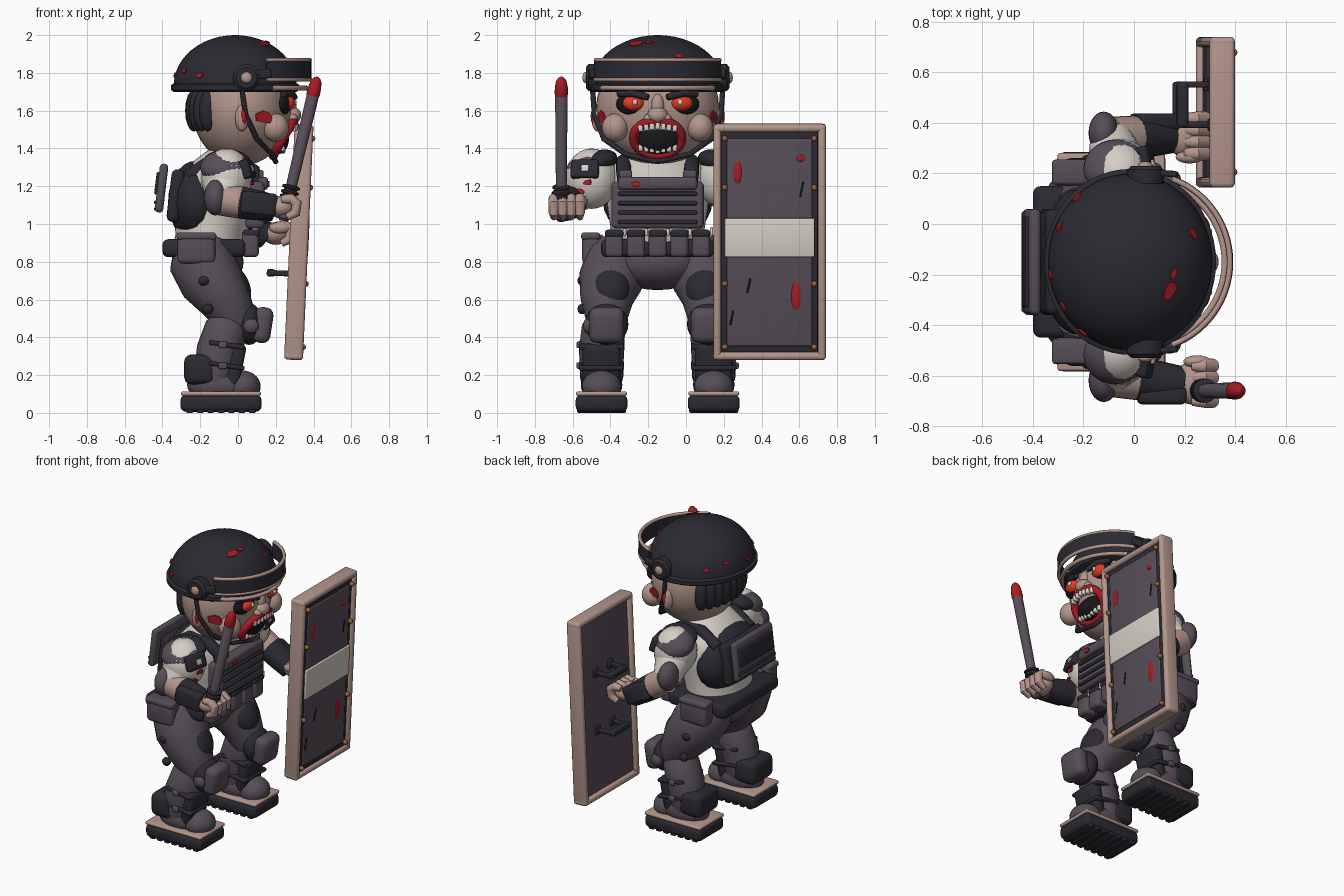
import bpy, bmesh, math, random
from mathutils import Vector, Matrix, Euler

if "Cube" in bpy.data.objects:
    bpy.data.objects.remove(bpy.data.objects["Cube"])
random.seed(4)
CY = -0.15                      # body centre line; the figure faces +x


def material(name, h):
    c = [int(h[i:i + 2], 16) / 255 for i in (0, 2, 4)]
    m = bpy.data.materials.new(name)
    m.diffuse_color = [x / 12.92 if x < .04 else ((x + .055) / 1.055) ** 2.4 for x in c] + [1]
    m.use_nodes = True
    m.node_tree.nodes["Principled BSDF"].inputs["Base Color"].default_value = m.diffuse_color
    return m


DARK, GREY = material("dark", "2b2a32"), material("grey", "574e58")
SKIN, CREAM = material("skin", "b3968c"), material("cream", "d6d0c6")
RED, BLACK = material("red", "a81c26"), material("black", "17161b")
GLOW, BRASS = material("glow", "e83a20"), material("brass", "9a6238")


def finish(name, bm, mat, loc=(0, 0, 0), rot=(0, 0, 0)):
    bmesh.ops.recalc_face_normals(bm, faces=bm.faces)
    me = bpy.data.meshes.new(name)
    bm.to_mesh(me)
    bm.free()
    o = bpy.data.objects.new(name, me)
    bpy.context.collection.objects.link(o)
    o.location, o.rotation_euler = loc, rot
    me.materials.append(mat)
    return o


def box(name, loc, size, mat, bev=.02, rot=(0, 0, 0)):
    bm = bmesh.new()
    bmesh.ops.create_cube(bm, size=1, matrix=Matrix.Diagonal((*size, 1)))
    bmesh.ops.bevel(bm, geom=bm.edges[:], offset=min(bev, min(size) * .45), segments=3, profile=.5, affect='EDGES')
    return finish(name, bm, mat, loc, rot)


def ball(name, loc, r, mat, rot=(0, 0, 0), seg=28):
    bm = bmesh.new()
    bmesh.ops.create_uvsphere(bm, u_segments=seg, v_segments=seg // 2, radius=1, matrix=Matrix.Diagonal((*r, 1)))
    return finish(name, bm, mat, loc, rot)


def skin_rings(name, rings, mat):
    bm = bmesh.new()
    vs = [[bm.verts.new(p) for p in r] for r in rings]
    n = len(vs[0])
    for a, b in zip(vs, vs[1:]):
        for i in range(n):
            bm.faces.new((a[i], a[(i + 1) % n], b[(i + 1) % n], b[i]))
    bm.faces.new(vs[0])
    bm.faces.new(vs[-1])
    return finish(name, bm, mat)


def loft(name, secs, mat, n=40):            # sections: z, centre x, rx, ry
    return skin_rings(name, [[(cx + rx * math.cos(k * math.tau / n), CY + ry * math.sin(k * math.tau / n), z)
                              for k in range(n)] for z, cx, rx, ry in secs], mat)


def tube(name, pts, rad, mat, n=16, ref=(0, 1, 0)):
    pts = [Vector(p) for p in pts]
    rad = rad if isinstance(rad, (list, tuple)) else [rad] * len(pts)
    rings = []
    for i, (p, r) in enumerate(zip(pts, rad)):
        t = (pts[min(i + 1, len(pts) - 1)] - pts[max(i - 1, 0)]).normalized()
        a = t.cross(Vector(ref)).normalized()
        b = t.cross(a)
        rings.append([p + r * (a * math.cos(k * math.tau / n) + b * math.sin(k * math.tau / n)) for k in range(n)])
    return skin_rings(name, rings, mat)


def splat(name, loc, normal, size):         # irregular blood patch
    bm = bmesh.new()
    f = bm.faces.new([bm.verts.new((size * random.uniform(.6, 1.1) * math.cos(k * math.tau / 7),
                                    size * .7 * random.uniform(.6, 1.1) * math.sin(k * math.tau / 7), 0)) for k in range(7)])
    e = bmesh.ops.extrude_face_region(bm, geom=[f])
    bmesh.ops.translate(bm, vec=(0, 0, .008), verts=[v for v in e['geom'] if isinstance(v, bmesh.types.BMVert)])
    return finish(name, bm, RED, loc, Vector(normal).to_track_quat('Z', 'Y').to_euler())


# legs and boots
for s, side in ((1, "left"), (-1, "right")):
    y = CY + s * .297
    k = CY + s * .27
    box(side + "_sole", (-.09, y, .051), (.43, .275, .09), DARK, .03)
    for i in range(7):
        box(side + "_tread", (-.255 + i * .055, y, .013), (.038, .26, .026), DARK, .008)
    box(side + "_welt", (-.09, y, .102), (.425, .27, .024), SKIN, .011)
    ball(side + "_toe", (.02, y, .14), (.1, .105, .085), GREY)
    ball(side + "_boot_foot", (-.1, y, .15), (.17, .11, .1), GREY)
    tube(side + "_shin", [(-.13, y, .11), (-.12, y, .2), (-.1, y, .33), (-.06, y - s * .01, .45), (-.04, k, .53)],
         [.1, .112, .12, .115, .08], GREY, 24)
    box(side + "_calf_guard", (-.2, y, .23), (.17, .23, .16), DARK, .04)
    box(side + "_shin_guard", (-.015, y, .25), (.08, .2, .24), DARK, .03, (0, .2, 0))
    for z in (.25, .36):
        box(side + "_boot_strap", (-.06, y, z), (.19, .24, .025), DARK, .01, (0, .15, 0))
        box(side + "_strap_buckle", (-.08, y + s * .12, z), (.045, .025, .035), GREY, .008)
    tube(side + "_thigh", [(-.19, CY + s * .17, .87), (-.19, CY + s * .21, .8), (-.14, CY + s * .25, .7), (-.07, k, .6),
                           (-.02, k, .51), (.0, k, .44)], [.15, .175, .17, .14, .115, .09], GREY, 28)
    ball(side + "_thigh_patch", (-.025, CY + s * .25, .67), (.085, .105, .13), DARK, (0, -.45, 0))
    ball(side + "_knee", (.06, k, .47), (.07, .115, .11), DARK)
    box(side + "_knee_pad", (.13, k, .465), (.1, .185, .19), GREY, .04, (0, .15, 0))
    ball(side + "_knee_bolt", (.07, k + s * .1, .46), (.04, .025, .04), GREY)
    for x, z in ((-.2, .7), (-.18, .55)):
        ball(side + "_leg_patch", (x + .02, CY + s * .4, z), (.03, .025, .028), DARK, seg=12)

# hips, belt and pouches
ball("pelvis", (-.16, CY, .8), (.19, .26, .15), GREY)
box("belt", (-.18, CY, .872), (.44, .6, .095), DARK, .03)
for s in (1, -1):
    box("side_pouch", (-.22, CY + s * .35, .87), (.2, .1, .16), GREY, .025)
    box("side_pouch_flap", (-.22, CY + s * .355, .935), (.21, .1, .04), GREY, .015)
for i in range(5):
    y = CY - .23 + i * .115
    box("front_pouch", (.065, y, .895), (.09, .095, .14), GREY, .02)
    box("pouch_flap", (.07, y, .95), (.09, .098, .04), DARK, .015)
    box("pouch_tip", (.09, y + .055, .96), (.03, .018, .05), CREAM, .008)

# torso and vest
loft("shirt", [(.86, -.16, .19, .25), (.95, -.14, .19, .245), (1.08, -.13, .22, .265), (1.2, -.12, .22, .28),
               (1.29, -.1, .19, .26), (1.36, -.06, .14, .19), (1.42, -.02, .1, .12)], CREAM)
ball("vest_back", (-.22, CY, 1.12), (.15, .29, .215), DARK)
box("back_carrier", (-.33, CY, 1.15), (.07, .42, .28), DARK, .03, (0, .12, 0))
box("back_plate", (-.405, CY, 1.19), (.045, .42, .26), GREY, .02, (0, .12, 0))
box("back_plate_panel", (-.425, CY, 1.215), (.025, .36, .12), DARK, .008, (0, .12, 0))
for z in (1.08, 1.115):
    box("back_strap", (-.43, CY, z), (.03, .4, .018), DARK, .008)
box("chest_plate", (.09, CY, 1.1), (.1, .49, .25), GREY, .025)
for z in (1.01, 1.06, 1.11, 1.16):
    box("chest_webbing", (.14, CY, z), (.025, .42, .022), DARK, .008)
box("chest_top_pad", (.12, CY, 1.215), (.08, .42, .07), GREY, .02)
splat("chest_blood", (.16, CY - .11, 1.21), (1, 0, 0), .03)
for s in (1, -1):
    tube("shoulder_strap", [(.1, CY + s * .17, 1.2), (.08, CY + s * .18, 1.28), (0, CY + s * .18, 1.33), (-.14, CY + s * .18, 1.33),
                            (-.26, CY + s * .18, 1.25)], .04, DARK)
    box("strap_buckle", (.12, CY + s * .17, 1.26), (.03, .07, .05), GREY, .01)

# arms
for s, side, el, wr in ((1, "left", (-.09, .34, 1.1), (.13, .35, .95)), (-1, "right", (-.09, -.6, 1.13), (.16, -.63, 1.09))):
    el, wr = Vector(el), Vector(wr)
    y = CY + s * .35
    ball(side + "_sleeve", (-.06, y, 1.24), (.135, .14, .16), CREAM)
    ball(side + "_shoulder_pad", (-.07, CY + s * .37, 1.3), (.13, .12, .085), GREY, (s * -.4, 0, 0))
    ball(side + "_shoulder_patch", (-.06, CY + s * .31, 1.33), (.125, .1, .06), DARK, (s * -.3, 0, 0))
    box(side + "_arm_badge", (.05, CY + s * .385, 1.29), (.05, .15, .1), DARK, .015, (0, -.3, s * .2))
    box(side + "_badge_mark", (.077, CY + s * .385, 1.295), (.01, .04, .035), CREAM, .004, (0, -.3, s * .2))
    tube(side + "_upper_arm", [(-.06, y, 1.26), (-.07, y + s * .04, 1.19), el], [.12, .115, .085], CREAM, 24)
    ball(side + "_elbow_pad", (-.12, el.y + s * .02, 1.14), (.06, .085, .095), GREY)
    tube(side + "_forearm", [el, el.lerp(wr, .4), wr], [.085, .085, .06], SKIN, 24, (0, 0, 1))
    tube(side + "_cuff", [el.lerp(wr, t) for t in (.4, .42, .75, 1.12, 1.14)], [.07, .085, .08, .07, .05], DARK, 20, (0, 0, 1))
    box(side + "_cuff_plate", el.lerp(wr, .8) + Vector((0, s * .055, .01)), (.19, .07, .12), DARK, .02, (0, .1 if s < 0 else .5, 0))
    c = wr + Vector((.07, 0, 0))
    ball(side + "_palm", c, (.075, .085, .06), SKIN)
    for i in range(4):
        yy = c.y - .07 + i * .046
        tube(side + "_finger", [(c.x + dx, yy, c.z + dz) for dx, dz in ((.0, .04), (.05, .045), (.08, .02), (.075, -.03), (.03, -.055))],
             [.02, .028, .029, .027, .018], SKIN, 12)
    ball(side + "_thumb", c + Vector((.02, -s * .085, .03)), (.055, .025, .03), SKIN)
for i, (yy, z) in enumerate(((-.52, 1.22), (-.56, 1.17), (-.48, 1.2))):
    splat("sleeve_blood", (.072 - i * .012, yy, z), (1, -.3, 0), .028)

# baton
def bat(t):
    return Vector((.235, -.66, 1.0)).lerp(Vector((.42, -.66, 1.78)), t)
tube("baton", [bat(t) for t in (.02, .04, .24, .26, .88, .9)], [.02, .034, .034, .029, .033, .02], GREY, 20)
for t in (.17, .2, .235):
    tube("baton_guard", [bat(t), bat(t + .008), bat(t + .02), bat(t + .028)], [.035, .048, .048, .035], DARK, 20)
tube("baton_bloody_tip", [bat(t) for t in (.865, .885, .93, .97, .99, 1)], [.032, .036, .034, .028, .017, .004], RED, 20)

# riot shield, leaning slightly forward
TILT = .045
def sh(u, v, w):
    return Vector((.322, .4425, .905)) + Euler((0, TILT, 0)).to_matrix() @ Vector((w, u, v))
def shbox(name, u, v, w, size, mat, bev):
    box(name, sh(u, v, w), size, mat, bev, (0, TILT, 0))
shbox("shield_backing", 0, 0, 0, (.05, .53, 1.18), GREY, .01)
shbox("shield_inner_border", 0, 0, .025, (.02, .51, 1.17), DARK, .008)
shbox("shield_panel", 0, 0, .032, (.02, .45, 1.1), GREY, .008)
shbox("shield_label", 0, .025, .044, (.016, .475, .205), CREAM, .006)
for s in (1, -1):
    shbox("shield_side_frame", s * .277, 0, 0, (.1, .042, 1.25), SKIN, .018)
    shbox("shield_end_frame", 0, s * .604, 0, (.1, .597, .042), SKIN, .018)
    for v in (.55, .29, -.22, -.555):
        ball("shield_rivet", sh(s * .237, v, .045), (.018, .016, .016), BRASS, seg=12)
for v in (.22, -.17):
    shbox("shield_handle_bar", .03, v, -.14, (.045, .18, .04), DARK, .012)
    for u in (-.05, .11):
        shbox("shield_handle_post", u, v, -.085, (.13, .025, .03), DARK, .008)
        shbox("shield_handle_foot", u, v, -.03, (.02, .05, .06), DARK, .008)
for u, v, a, b in ((-.17, .37, .04, .11), (.165, .445, .04, .035), (.14, -.285, .045, .14)):
    ball("shield_blood", sh(u, v, .042), (.006, a * .55, b * .55), RED, (0, TILT, 0), 10)
for u, v in ((-.11, -.23), (.17, .28), (-.2, -.4)):
    box("shield_scratch", sh(u, v, .042), (.008, .01, .08), BLACK, .003, (-.2, TILT, 0))

# head and face
def face_x(y, z):
    return .02 + .265 * math.sqrt(max(.05, 1 - ((y - CY) / .325) ** 2 - ((z - 1.62) / .31) ** 2))
ball("head", (.02, CY, 1.62), (.265, .325, .31), SKIN, seg=40)
ball("nose", (.285, CY, 1.575), (.05, .055, .045), SKIN)
ball("nose_bridge", (.275, CY, 1.62), (.035, .035, .07), SKIN)
for s in (1, -1):
    ball("nostril", (.285, CY + s * .045, 1.56), (.03, .028, .025), SKIN, seg=16)
    ball("cheek", (.2, CY + s * .225, 1.51), (.07, .07, .075), SKIN)
    ball("eye_socket", (.235, CY + s * .13, 1.635), (.045, .09, .06), BLACK)
    ball("eye", (.262, CY + s * .128, 1.64), (.04, .058, .042), GLOW)
    ball("pupil", (.3, CY + s * .12, 1.645), (.01, .014, .016), CREAM, seg=12)
    tube("brow", [(.24, CY + s * .21, 1.69), (.275, CY + s * .13, 1.695), (.3, CY + s * .05, 1.67)], [.018, .026, .016], DARK, 12, (0, 0, 1))
    ball("ear", (.02, CY + s * .32, 1.56), (.035, .03, .07), SKIN)
    ball("ear_blood", (.03, CY + s * .325, 1.57), (.02, .03, .055), RED, seg=16)
    splat("cheek_blood", (.14, CY + s * .29, 1.565), (.4, s, -.1), .055)
    tube("chin_strap", [(.02, CY + s * .345, 1.72), (.04, CY + s * .335, 1.58), (.1, CY + s * .285, 1.45), (.18, CY + s * .17, 1.37),
                        (.2, CY, 1.33)], .014, DARK, 10, (1, 0, 0))
ball("mouth_cavity", (.215, CY, 1.455), (.055, .125, .085), BLACK)
lips = []
for i in range(33):
    a = i * math.tau / 32
    y, z = CY + .127 * math.cos(a), 1.455 + .092 * math.sin(a)
    lips.append((face_x(y, z) + .018, y, z))
tube("lips", lips, .025, RED, 12, (1, 0, 0))
for s in (1, -1):
    for i in range(7):
        y = CY + (i - 3) * .03
        z = 1.455 + s * (.064 - .004 * abs(i - 3))
        box("tooth", (face_x(y, z) + .034, y, z), (.035, .025, .036), CREAM, .008)

# helmet
loft("helmet_shell", [(1.715, -.015, .325, .35)] + [(1.735 + .265 * math.sin(t * math.pi / 24), -.015, .325 * math.cos(t * math.pi / 24),
     .35 * math.cos(t * math.pi / 24)) for t in range(12)] + [(2.0, -.015, .01, .01)], DARK, 56)
loft("helmet_rim", [(1.7, -.015, .325, .355), (1.71, -.015, .34, .368), (1.735, -.015, .34, .368), (1.745, -.015, .325, .355)], DARK, 56)
def arc(r, z, a0, n=28):
    return [(.03 + r * math.cos(a0 * (2 * i / n - 1)), CY + r * math.sin(a0 * (2 * i / n - 1)), z) for i in range(n + 1)]
skin_rings("visor", [[(x, y, 1.765), (x, y, 1.865), (x - .02 * (x - .03) / .36, y - .02 * (y - CY) / .36, 1.865),
                      (x - .02 * (x - .03) / .36, y - .02 * (y - CY) / .36, 1.765)] for x, y, z in arc(.358, 0, 1.22)], DARK)
tube("visor_top_trim", arc(.35, 1.868, 1.22), .011, SKIN, 10, (0, 0, 1))
tube("visor_bottom_trim", arc(.352, 1.765, 1.22), .011, SKIN, 10, (0, 0, 1))
tube("brow_trim", arc(.33, 1.72, 1.1), .013, SKIN, 10, (0, 0, 1))
for s in (1, -1):
    tube("visor_pivot", [(.045, CY + s * d, 1.775) for d in (.31, .365, .38)], [.072, .072, .055], DARK, 24, (0, 0, 1))
    ball("visor_bolt", (.045, CY + s * .382, 1.775), (.03, .016, .03), SKIN, seg=16)
    box("visor_arm", (.11, CY + s * .352, 1.79), (.13, .025, .05), DARK, .01, (0, -.15, s * -.1))
for i in range(9):
    a = math.pi + (i - 4) * .2
    ball("neck_guard", (.01 + .245 * math.cos(a), CY + .3 * math.sin(a), 1.6), (.045, .045, .11), DARK, seg=16)
for a, e in ((-.6, .95), (2.7, .35), (3.3, .2), (-2.6, .3), (-2.2, .2), (.4, .6), (-.25, 1.0), (2.3, .25)):
    d = Vector((math.cos(a) * math.cos(e), math.sin(a) * math.cos(e), math.sin(e)))
    splat("helmet_blood", Vector((-.015, CY, 1.735)) + Vector((d.x * .325, d.y * .35, d.z * .265)),
          (d.x / .325, d.y / .35, d.z / .265), .05 if e == .95 else .025)

for o in bpy.context.scene.objects:
    o.select_set(True)
    bpy.context.view_layer.objects.active = o
bpy.ops.object.shade_smooth_by_angle(angle=math.radians(40))
